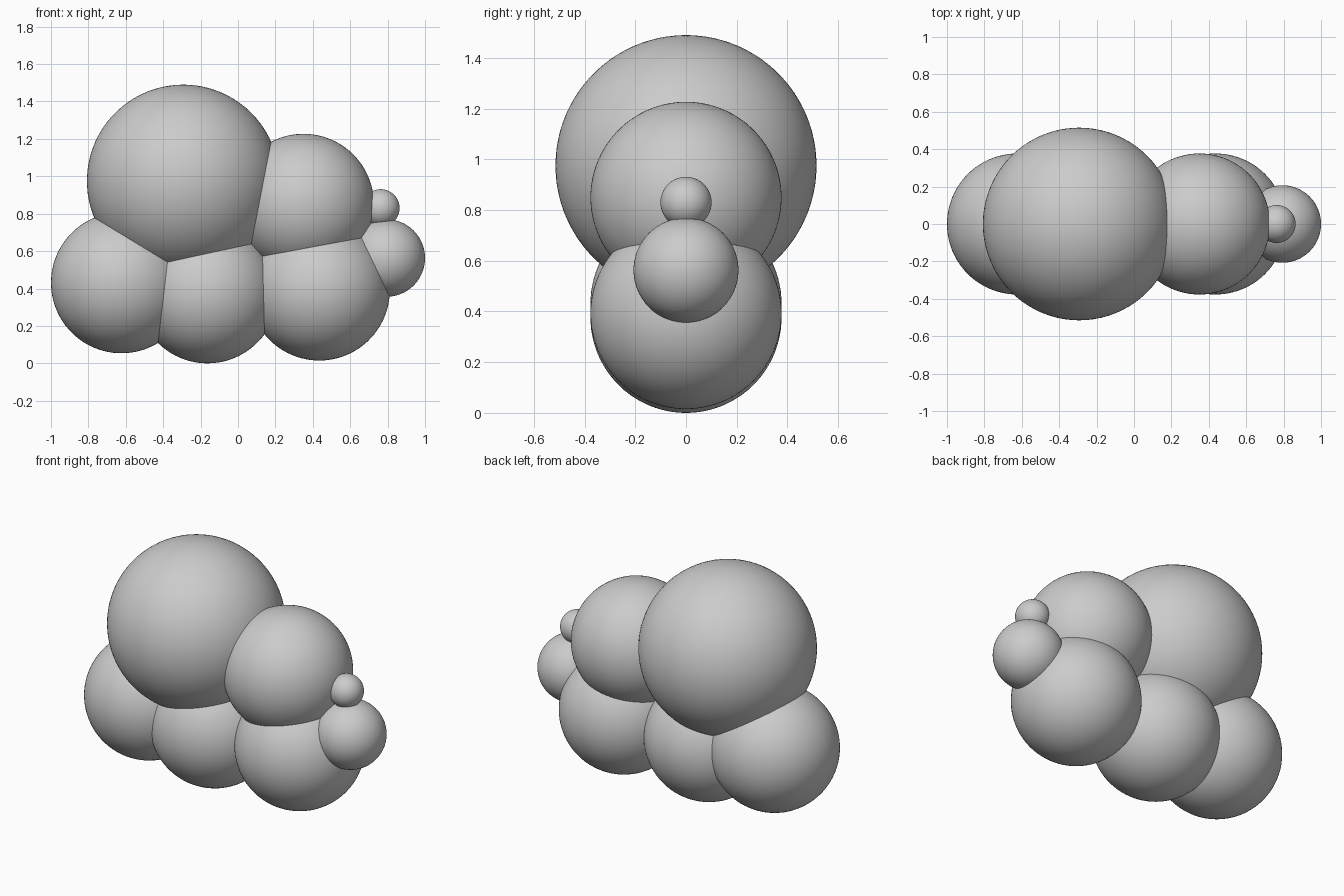
import bpy

if "Cube" in bpy.data.objects:
    bpy.data.objects.remove(bpy.data.objects["Cube"])

# Cloud made of overlapping smooth puffs: name, x, z, radius
PUFFS = [
    ("large_top_puff", -0.293, 0.975, 0.515),
    ("right_top_puff", 0.35, 0.85, 0.377),
    ("left_base_puff", -0.623, 0.431, 0.377),
    ("middle_base_puff", -0.163, 0.377, 0.377),
    ("right_base_puff", 0.435, 0.392, 0.377),
    ("small_side_puff", 0.793, 0.563, 0.207),
    ("tiny_side_puff", 0.763, 0.83, 0.101),
]


def add_puff(name, x, z, radius):
    bpy.ops.mesh.primitive_ico_sphere_add(subdivisions=5, radius=radius, location=(x, 0, z))
    puff = bpy.context.object
    puff.name = name
    bpy.ops.object.shade_smooth()


for puff in PUFFS:
    add_puff(*puff)
